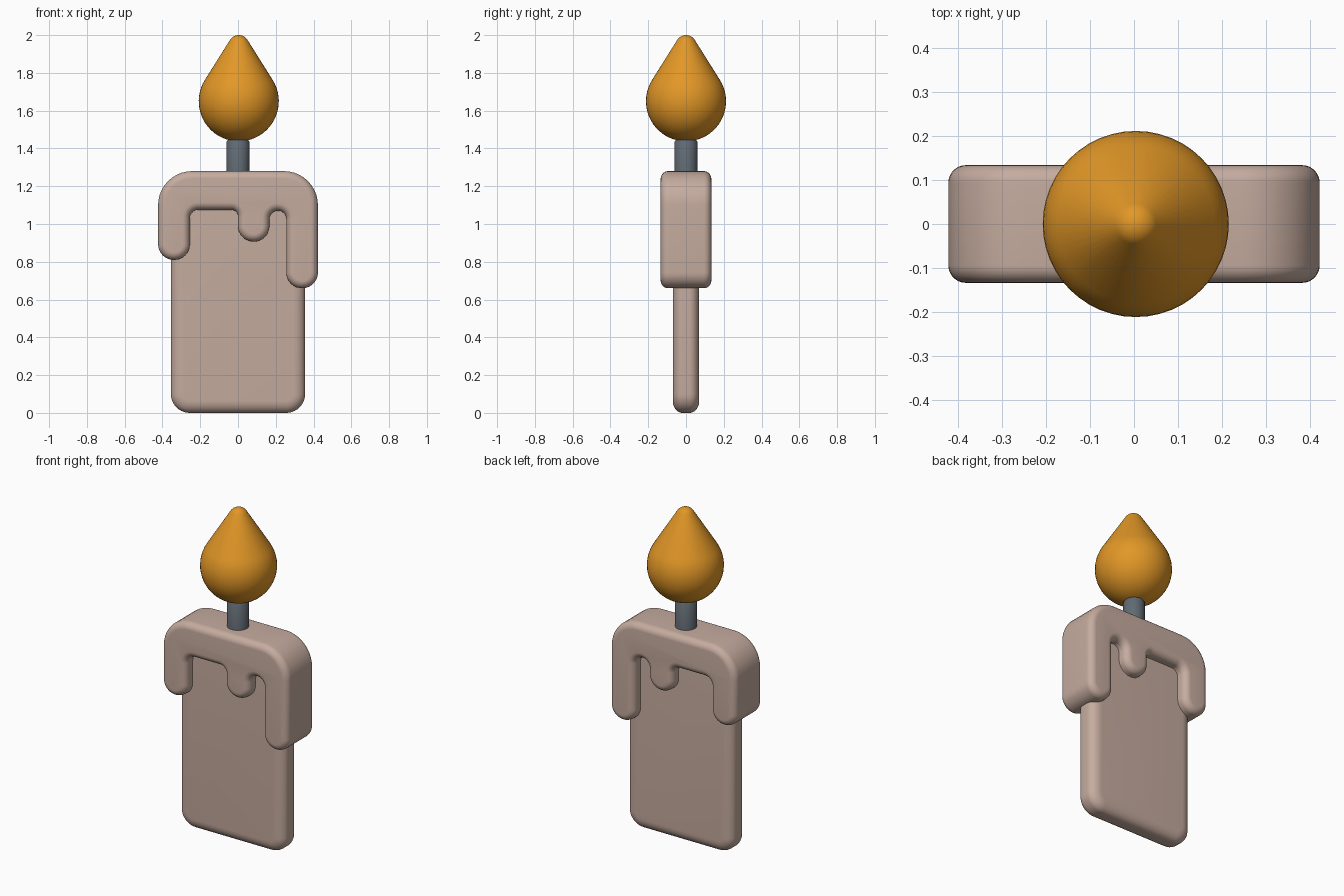
import bpy, bmesh, math
from mathutils import Vector

if "Cube" in bpy.data.objects:
    bpy.data.objects.remove(bpy.data.objects["Cube"])


def material(name, rgb):
    m = bpy.data.materials.new(name)
    m.diffuse_color = (*rgb, 1)
    m.use_nodes = True
    m.node_tree.nodes["Principled BSDF"].inputs["Base Color"].default_value = m.diffuse_color
    return m


WAX = material("pale pink wax", (0.56, 0.41, 0.345))
GREY = material("dark grey", (0.12, 0.145, 0.17))
ORANGE = material("flame orange", (0.76, 0.31, 0.02))


def finish(bm, name, mat):
    bmesh.ops.recalc_face_normals(bm, faces=bm.faces[:])
    me = bpy.data.meshes.new(name)
    bm.to_mesh(me)
    bm.free()
    me.materials.append(mat)
    ob = bpy.data.objects.new(name, me)
    bpy.context.collection.objects.link(ob)
    bpy.ops.object.select_all(action='DESELECT')
    ob.select_set(True)
    bpy.context.view_layer.objects.active = ob
    bpy.ops.object.shade_smooth_by_angle(angle=math.radians(40))
    return ob


def fillet(corners, steps=10):
    """Round right-angled corners (x, z, r), counter-clockwise; gives point + inward normal."""
    out = []
    for i, (x, z, r) in enumerate(corners):
        p = Vector((x, z))
        a = (Vector(corners[i - 1][:2]) - p).normalized()
        b = (Vector(corners[(i + 1) % len(corners)][:2]) - p).normalized()
        sign = 1 if a.x * b.y - a.y * b.x < 0 else -1   # convex or concave
        c = p + (a + b) * r
        for k in range(steps + 1):
            t = k / steps * math.pi / 2
            d = -b * math.cos(t) - a * math.sin(t)
            out.append((c + d * r, -d * sign))
    return out


def slab(name, corners, half, edge_half, inset, mat, steps=8):
    """Upright slab from an outline, with softly rounded front and back edges."""
    outline = fillet(corners)
    prof = []
    for k in range(steps + 1):
        t = k / steps * math.pi / 2
        prof.append((edge_half + (half - edge_half) * math.sin(t), inset * (1 - math.cos(t))))
    layers = [(-y, s) for y, s in reversed(prof)] + prof
    bm = bmesh.new()
    rings = [[bm.verts.new((p.x + n.x * s, y, p.y + n.y * s)) for p, n in outline]
             for y, s in layers]
    count = len(outline)
    for r0, r1 in zip(rings, rings[1:]):
        for i in range(count):
            j = (i + 1) % count
            bm.faces.new((r0[i], r0[j], r1[j], r1[i]))
    bm.faces.new(rings[0])
    bm.faces.new(rings[-1])
    return finish(bm, name, mat)


def lathe(name, profile, mat, x=0, y=0, seg=48):
    bm = bmesh.new()
    vs = [bm.verts.new((r, 0, z)) for r, z in profile]
    es = [bm.edges.new(e) for e in zip(vs, vs[1:])]
    bmesh.ops.spin(bm, geom=vs + es, axis=(0, 0, 1), cent=(0, 0, 0),
                   angle=math.tau, steps=seg)
    bmesh.ops.remove_doubles(bm, verts=bm.verts[:], dist=1e-5)
    ob = finish(bm, name, mat)
    ob.location = (x, y, 0)
    return ob


# candle body
slab("candle_body",
     [(-0.355, 0, 0.1), (0.355, 0, 0.1), (0.355, 1.2, 0.1), (-0.355, 1.2, 0.1)],
     0.07, 0.02, 0.065, WAX)

# melted wax cap with three drips
slab("melted_wax",
     [(0.423, 1.28, 0.18), (-0.423, 1.28, 0.18),
      (-0.423, 0.81, 0.083), (-0.255, 0.81, 0.083),      # left drip
      (-0.255, 1.075, 0.045), (0.0, 1.075, 0.035),       # ledge
      (0.0, 0.907, 0.082), (0.166, 0.907, 0.082),        # middle drip
      (0.166, 1.07, 0.044), (0.256, 1.07, 0.044),        # arch
      (0.256, 0.66, 0.083), (0.423, 0.66, 0.083)],       # right drip
     0.134, 0.094, 0.04, WAX)

# wick
lathe("wick", [(0, 1.24), (0.06, 1.24), (0.06, 1.435), (0.05, 1.45), (0, 1.45)], GREY)

# flame: round bowl, straight cone, rounded tip
R, CZ = 0.212, 1.65
TIP_R = 0.055
lean = math.asin((R - TIP_R) / (2.0 - TIP_R - CZ))
flame = [(R * math.cos(a), CZ + R * math.sin(a))
         for a in [-math.pi / 2 + (lean + math.pi / 2) * k / 20 for k in range(21)]]
flame += [(TIP_R * math.cos(a), 2.0 - TIP_R + TIP_R * math.sin(a))
          for a in [lean + (math.pi / 2 - lean) * k / 8 for k in range(9)]]
flame[0] = (0, flame[0][1])
flame[-1] = (0, 2.0)
lathe("flame", flame, ORANGE, x=0.004)
